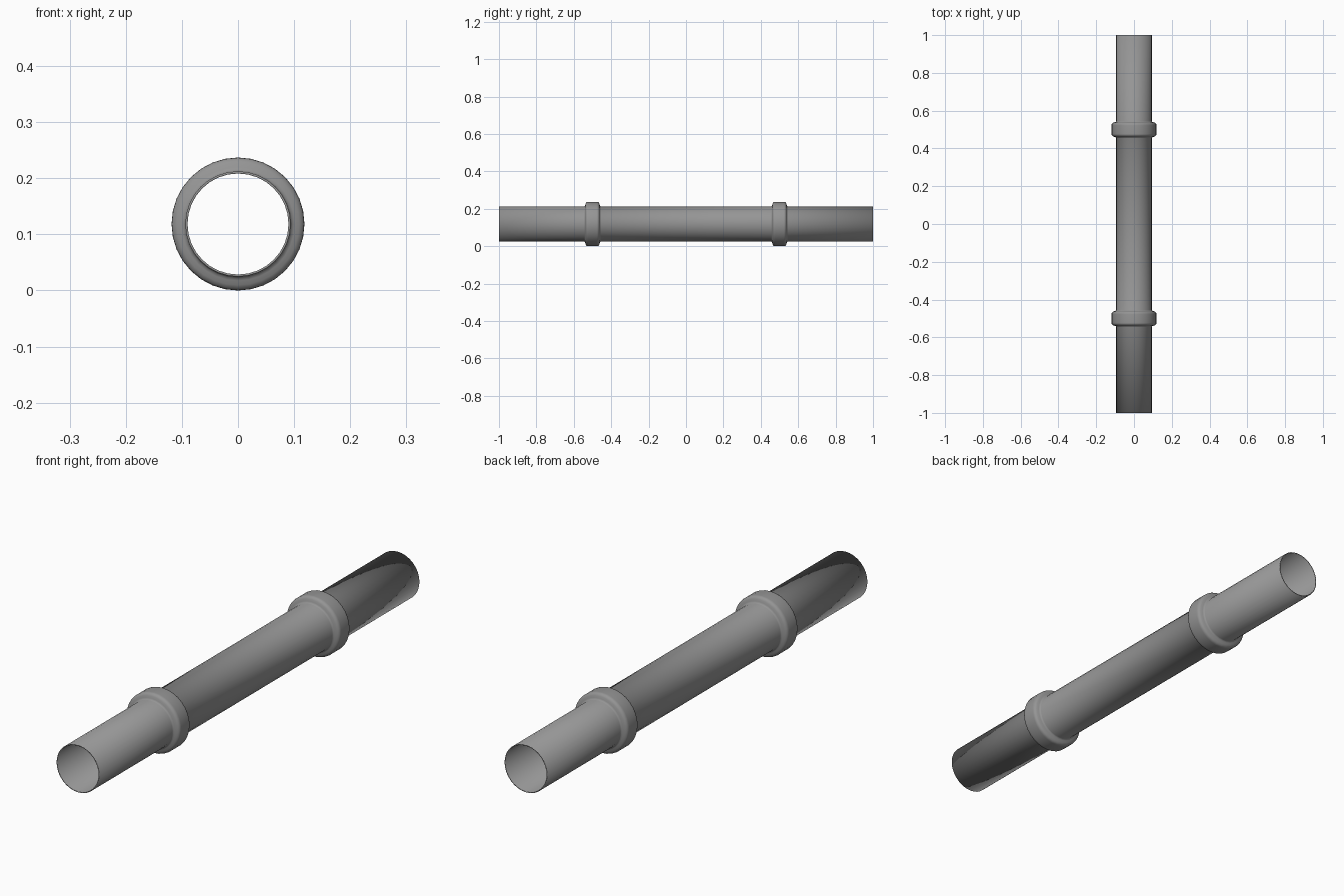
import bpy, bmesh, math

if "Cube" in bpy.data.objects:
    bpy.data.objects.remove(bpy.data.objects["Cube"])

SEGMENTS = 32
AXIS_Z = 0.1185


def lathe(name, profile, material):
    """Spin a closed (radius, y) profile around the pipe's y axis."""
    bm = bmesh.new()
    rings = []
    for i in range(SEGMENTS):
        a = 2 * math.pi * i / SEGMENTS
        rings.append([bm.verts.new((r * math.cos(a), y, r * math.sin(a)))
                      for r, y in profile])
    n = len(profile)
    for i in range(SEGMENTS):
        r0, r1 = rings[i], rings[(i + 1) % SEGMENTS]
        for j in range(n):
            k = (j + 1) % n
            bm.faces.new((r0[j], r0[k], r1[k], r1[j])).smooth = True
    bmesh.ops.recalc_face_normals(bm, faces=bm.faces)
    mesh = bpy.data.meshes.new(name)
    bm.to_mesh(mesh)
    bm.free()
    mesh.materials.append(material)
    obj = bpy.data.objects.new(name, mesh)
    obj.location.z = AXIS_Z
    bpy.context.collection.objects.link(obj)
    return obj


dark_grey = bpy.data.materials.new("dark_grey")
dark_grey.diffuse_color = (0.3, 0.3, 0.3, 1)
dark_grey.use_nodes = True
dark_grey.node_tree.nodes["Principled BSDF"].inputs["Base Color"].default_value = dark_grey.diffuse_color

# Collar outline: fillet off the pipe, steep side, rounded shoulder
half = [(0.094, 0.045), (0.0965, 0.041), (0.101, 0.039), (0.109, 0.037),
        (0.115, 0.033), (0.118, 0.028), (0.1185, 0.022)]
collar = [(r, -y) for r, y in half] + [(r, y) for r, y in reversed(half)]

# Thin-walled open pipe with two collars, smooth-shaded right over the rims
outside = [(0.094, -1)]
for centre in (-0.5, 0.5):
    outside += [(r, centre + y) for r, y in collar]
outside.append((0.094, 1))
lathe("collared_pipe", outside + [(0.090, 1), (0.090, -1)], dark_grey)
